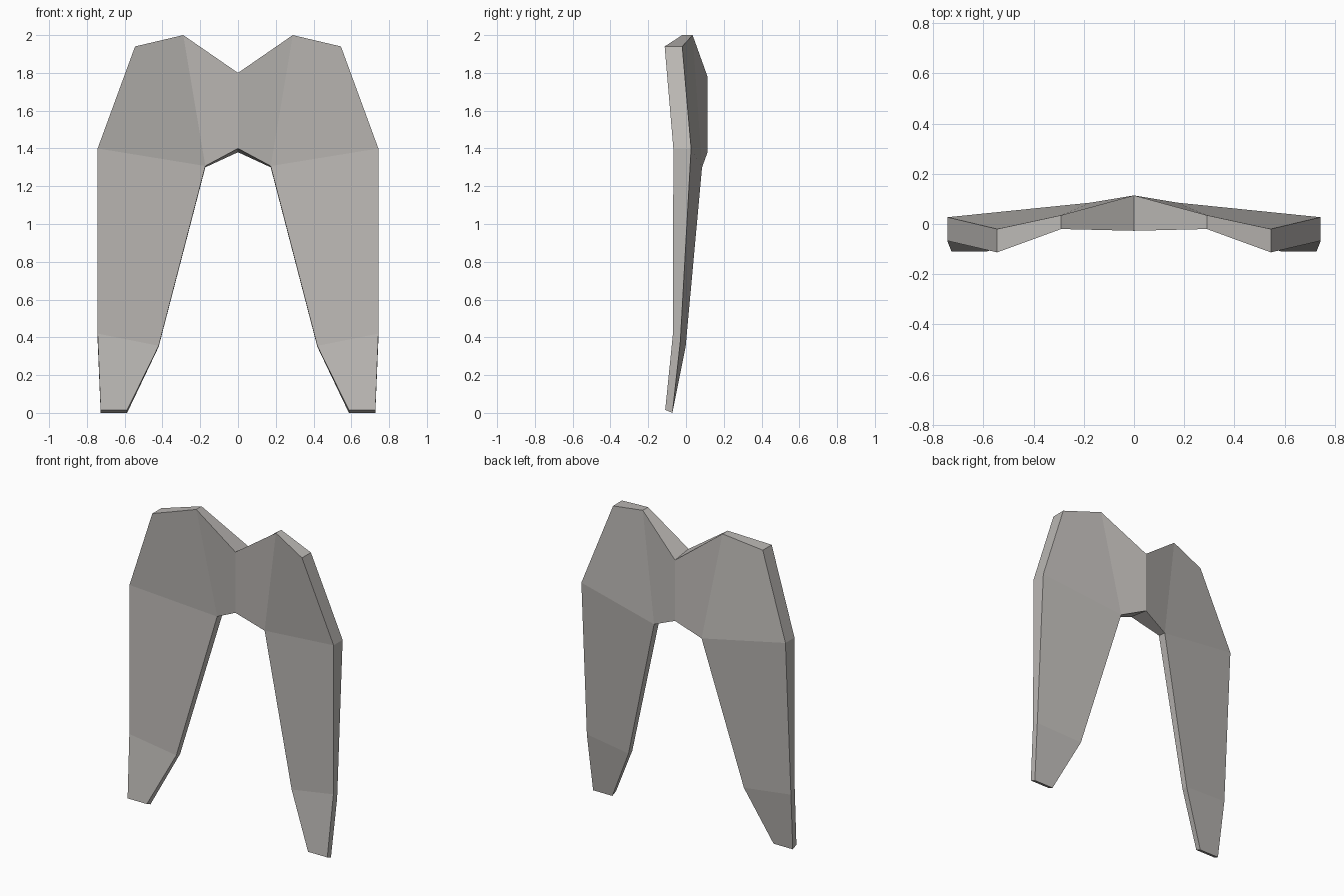
import bpy
import bmesh

if "Cube" in bpy.data.objects:
    bpy.data.objects.remove(bpy.data.objects["Cube"])

# One colour for the whole part
grey = bpy.data.materials.new("warm_grey")
grey.diffuse_color = (0.50, 0.48, 0.46, 1)
grey.use_nodes = True
grey.node_tree.nodes["Principled BSDF"].inputs["Base Color"].default_value = grey.diffuse_color

# Half outline stations: x, front y, front z, back y, back z
STATIONS = [
    (0.0, -0.027, 1.80, 0.114, 1.78),     # 0 centre top
    (0.29, -0.02, 2.00, 0.035, 2.00),     # 1 peak
    (0.545, -0.113, 1.94, -0.02, 1.94),   # 2 shoulder
    (0.743, -0.067, 1.40, 0.027, 1.40),   # 3 outer bend
    (0.743, -0.069, 0.42, -0.03, 0.38),   # 4 outer knee
    (0.727, -0.11, 0.016, -0.072, 0.0),   # 5 outer toe
    (0.587, -0.11, 0.016, -0.072, 0.0),   # 6 inner toe
    (0.42, -0.042, 0.355, -0.002, 0.35),  # 7 inner knee
    (0.173, 0.03, 1.307, 0.085, 1.30),    # 8 inner bend
    (0.0, -0.027, 1.40, 0.114, 1.38),     # 9 centre bottom
]
PANELS = [(0, 1, 8, 9), (1, 2, 3, 8), (3, 4, 7, 8), (4, 5, 6, 7)]

bm = bmesh.new()
front = [bm.verts.new((x, yf, zf)) for x, yf, zf, yb, zb in STATIONS]
back = [bm.verts.new((x, yb, zb)) for x, yf, zf, yb, zb in STATIONS]

# Front and back panels
for p in PANELS:
    bm.faces.new([front[i] for i in p])
    bm.faces.new([back[i] for i in reversed(p)])

# Rim joining front to back, open at the centre line
for i in range(len(STATIONS) - 1):
    bm.faces.new((front[i + 1], front[i], back[i], back[i + 1]))

# Mirrored other half, welded along the centre
half = bm.verts[:] + bm.edges[:] + bm.faces[:]
bmesh.ops.mirror(bm, geom=half, axis='X', merge_dist=0.001)
bmesh.ops.remove_doubles(bm, verts=bm.verts[:], dist=0.0005)
bmesh.ops.recalc_face_normals(bm, faces=bm.faces[:])

mesh = bpy.data.meshes.new("forked_plate")
bm.to_mesh(mesh)
bm.free()
mesh.materials.append(grey)
plate = bpy.data.objects.new("forked_plate", mesh)
bpy.context.collection.objects.link(plate)
